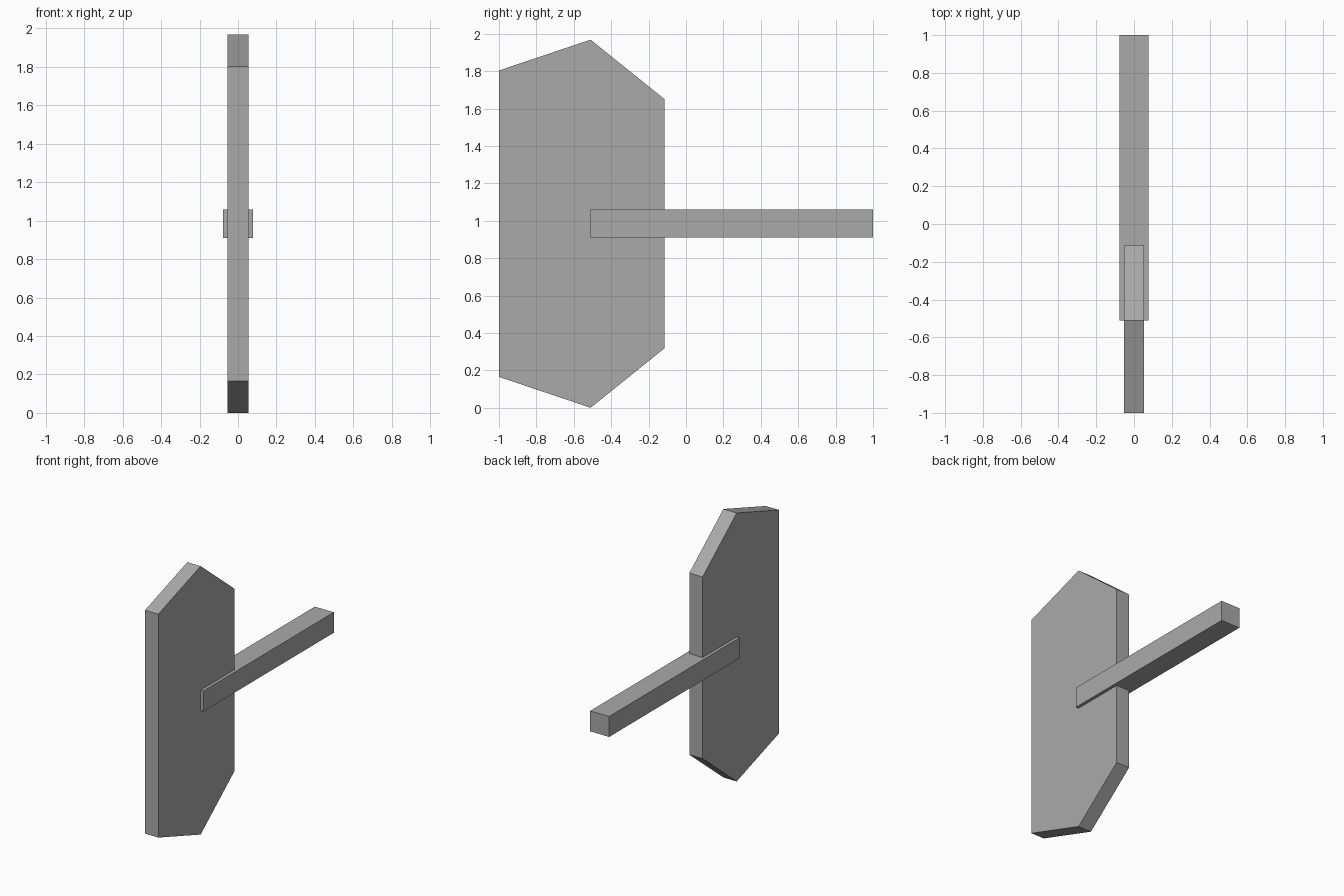
import bpy
import bmesh
from mathutils import Vector

default = bpy.data.objects.get("Cube")
if default:
    bpy.data.objects.remove(default, do_unlink=True)

# Plain grey used on every part
grey = bpy.data.materials.new("plain_grey")
grey.use_nodes = True
colour = (0.4, 0.4, 0.4, 1)
grey.diffuse_color = colour
grey.node_tree.nodes["Principled BSDF"].inputs["Base Color"].default_value = colour


def extrude_profile(name, profile, half_width):
    """Extrude a (y, z) outline evenly to both sides of x = 0."""
    bm = bmesh.new()
    face = bm.faces.new([bm.verts.new((-half_width, y, z)) for y, z in profile])
    result = bmesh.ops.extrude_face_region(bm, geom=[face])
    verts = [v for v in result["geom"] if isinstance(v, bmesh.types.BMVert)]
    bmesh.ops.translate(bm, verts=verts, vec=Vector((2 * half_width, 0, 0)))
    bmesh.ops.recalc_face_normals(bm, faces=bm.faces)
    mesh = bpy.data.meshes.new(name)
    bm.to_mesh(mesh)
    bm.free()
    mesh.materials.append(grey)
    obj = bpy.data.objects.new(name, mesh)
    bpy.context.collection.objects.link(obj)
    return obj


# Upright six-sided panel, mirrored about its mid height
mid = 0.984
upper = [(-1, 0.819), (-0.51, mid), (-0.115, 0.666)]
outline = [(y, mid + h) for y, h in upper] + [(y, mid - h) for y, h in reversed(upper)]
extrude_profile("panel", outline, 0.054)

# Square bar running back through the panel
low, high = mid - 0.075, mid + 0.075
extrude_profile("bar", [(-0.51, low), (1, low), (1, high), (-0.51, high)], 0.077)
